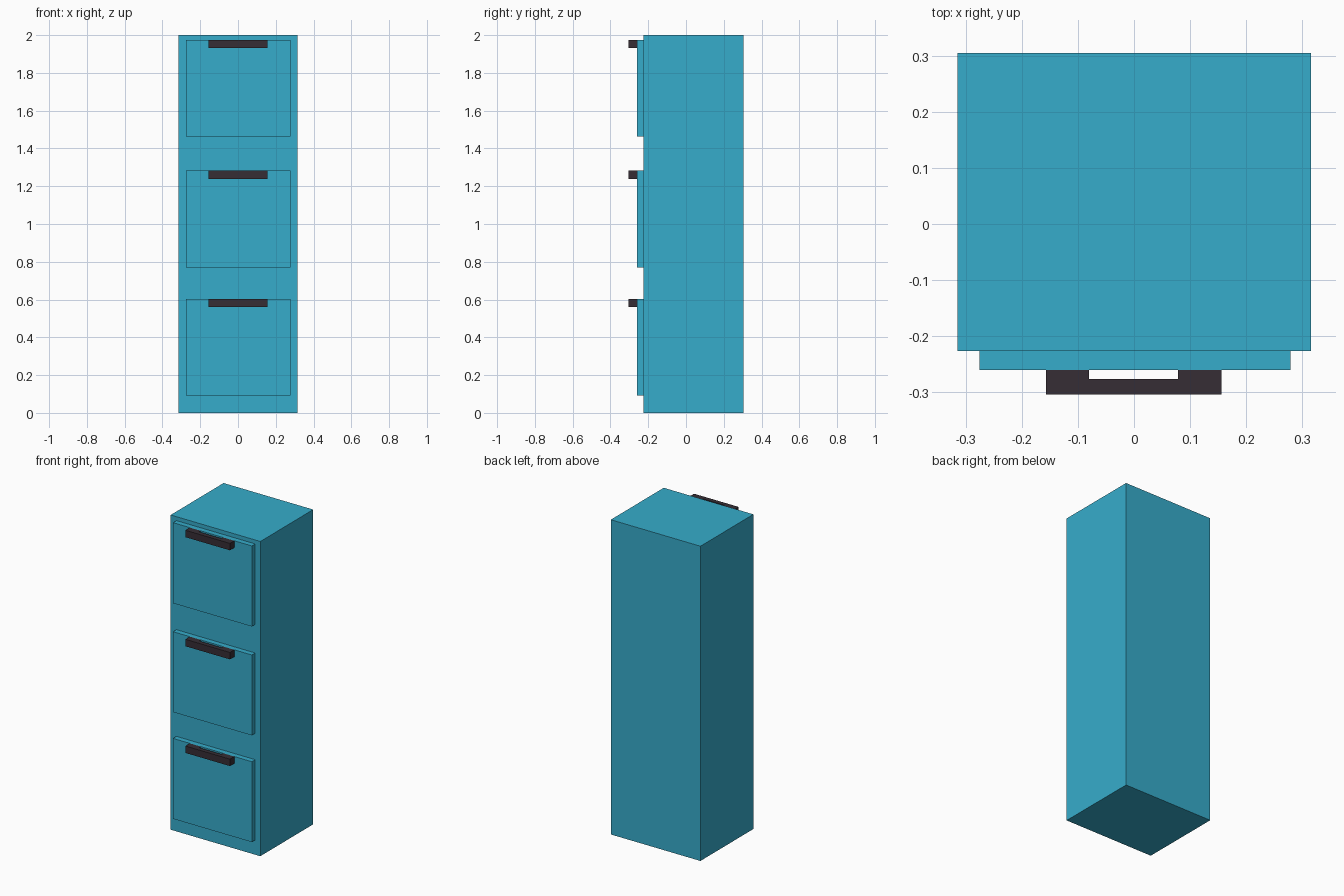
import bpy, bmesh

if "Cube" in bpy.data.objects:
    bpy.data.objects.remove(bpy.data.objects["Cube"])


def material(name, rgb):
    m = bpy.data.materials.new(name)
    m.diffuse_color = (*rgb, 1)
    m.use_nodes = True
    m.node_tree.nodes["Principled BSDF"].inputs["Base Color"].default_value = m.diffuse_color
    return m


BLUE = material("cabinet blue", (0.037, 0.413, 0.597))
DARK = material("handle dark", (0.037, 0.027, 0.035))


def prism(name, outline, z0, z1, mat):
    """Extrude an xy outline from z0 up to z1."""
    bm = bmesh.new()
    face = bm.faces.new([bm.verts.new((x, y, z0)) for x, y in outline])
    ext = bmesh.ops.extrude_face_region(bm, geom=[face])
    top = [v for v in ext["geom"] if isinstance(v, bmesh.types.BMVert)]
    bmesh.ops.translate(bm, verts=top, vec=(0, 0, z1 - z0))
    bmesh.ops.recalc_face_normals(bm, faces=bm.faces)
    me = bpy.data.meshes.new(name)
    bm.to_mesh(me)
    bm.free()
    me.materials.append(mat)
    ob = bpy.data.objects.new(name, me)
    bpy.context.collection.objects.link(ob)
    return ob


def rect(x0, x1, y0, y1):
    return [(x0, y0), (x1, y0), (x1, y1), (x0, y1)]


# Cabinet body
prism("cabinet_body", rect(-0.315, 0.315, -0.226, 0.305), 0, 2, BLUE)

# Bracket-shaped handle seen from above, with a finger gap behind the bar
FRONT, GAP, BACK = -0.304, -0.276, -0.26
handle = [(-0.157, FRONT), (0.156, FRONT), (0.156, BACK), (0.078, BACK),
          (0.078, GAP), (-0.08, GAP), (-0.08, BACK), (-0.157, BACK)]

# Three drawer fronts, each with a handle flush with its top edge
for label, z0, z1 in (("bottom", 0.093, 0.604),
                      ("middle", 0.771, 1.282),
                      ("top", 1.463, 1.975)):
    prism(label + "_drawer_front", rect(-0.275, 0.279, BACK, -0.226), z0, z1, BLUE)
    prism(label + "_drawer_handle", handle, z1 - 0.044, z1, DARK)
